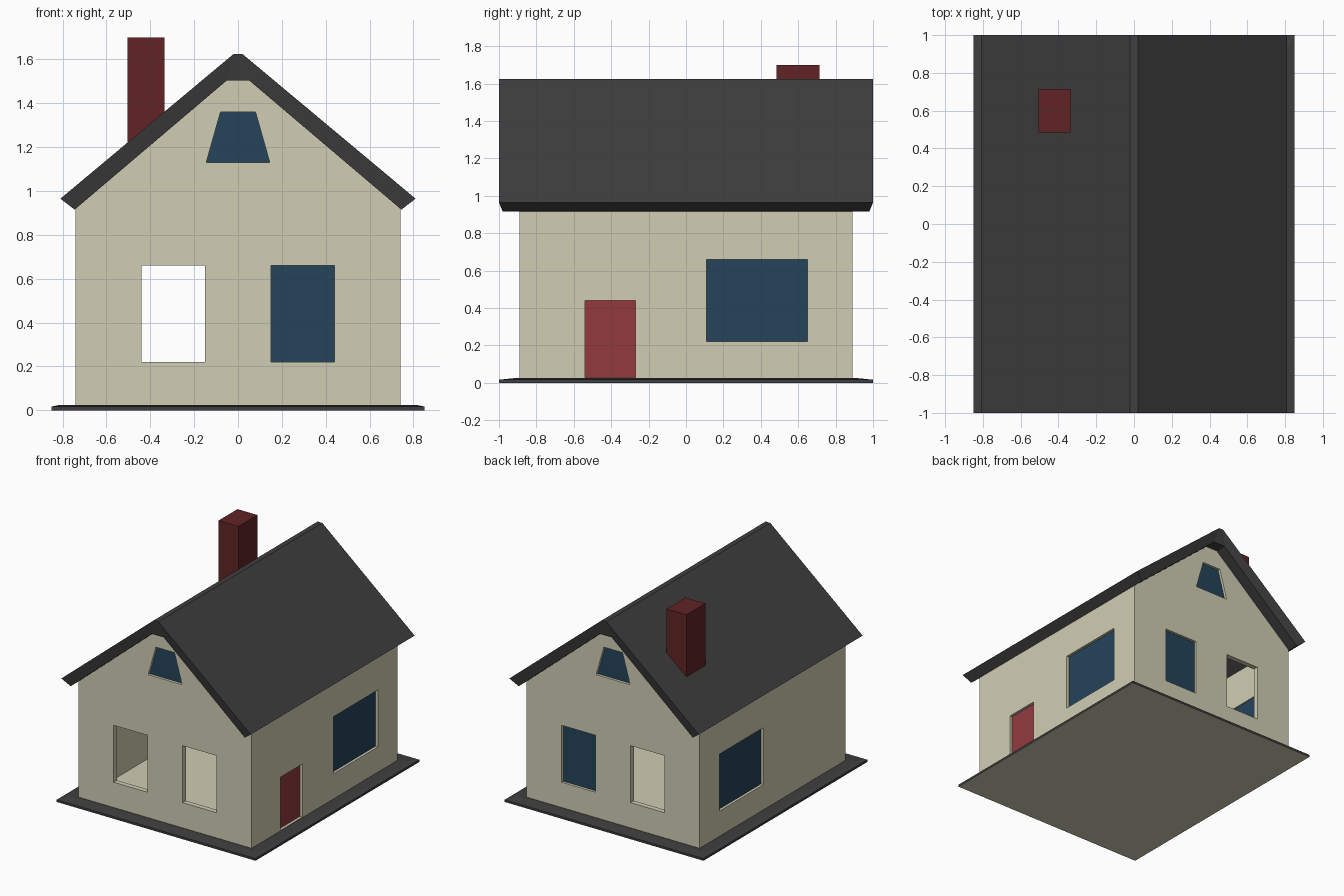
import bpy
import bmesh

cube = bpy.data.objects.get("Cube")
if cube:
    bpy.data.objects.remove(cube, do_unlink=True)


def material(name, color):
    mat = bpy.data.materials.new(name)
    mat.use_nodes = True
    rgba = (*color, 1)
    mat.diffuse_color = rgba
    bsdf = next(n for n in mat.node_tree.nodes if n.type == 'BSDF_PRINCIPLED')
    bsdf.inputs["Base Color"].default_value = rgba
    return mat


CREAM = material("cream plaster", (0.63, 0.61, 0.45))
DARK = material("dark slate", (0.05, 0.05, 0.05))
BLUE = material("blue glass", (0.018, 0.056, 0.102))
RED = material("red door paint", (0.29, 0.042, 0.048))
BRICK = material("dark red brick", (0.119, 0.017, 0.018))


def loft(name, rings, mat):
    """Closed solid skinned through equal-length rings of points."""
    bm = bmesh.new()
    loops = [[bm.verts.new(p) for p in ring] for ring in rings]
    for a, b in zip(loops, loops[1:]):
        for i in range(len(a)):
            j = (i + 1) % len(a)
            bm.faces.new((a[i], a[j], b[j], b[i]))
    bm.faces.new(loops[0])
    bm.faces.new(loops[-1])
    bmesh.ops.recalc_face_normals(bm, faces=bm.faces)
    mesh = bpy.data.meshes.new(name)
    bm.to_mesh(mesh)
    bm.free()
    mesh.materials.append(mat)
    obj = bpy.data.objects.new(name, mesh)
    bpy.context.collection.objects.link(obj)
    return obj


def prism(name, outline, axis, start, end, mat):
    """Extrude an outline (u, z) along x or y."""
    def place(u, z, d):
        return (d, u, z) if axis == 'x' else (u, d, z)
    return loft(name, [[place(u, z, d) for u, z in outline] for d in (start, end)], mat)


def rect(u0, u1, z0, z1):
    return [(u0, z0), (u1, z0), (u1, z1), (u0, z1)]


def mirrored(half):
    """Complete a symmetric outline from its right half, bottom to top."""
    return half + [(-u, z) for u, z in reversed(half)]


def level(x, y, z):
    return [(-x, -y, z), (x, -y, z), (x, y, z), (-x, y, z)]


# Opening outlines
window_left = rect(0.15, 0.44, 0.22, 0.66)
window_right = rect(-0.44, -0.15, 0.22, 0.66)
window_gable = mirrored([(0.145, 1.13), (0.08, 1.36)])
window_side = rect(0.11, 0.65, 0.22, 0.66)
doorway = rect(-0.54, -0.27, 0.03, 0.44)

# Hollow walls with a floor, open to the roof
WX, WY, T = 0.74, 0.89, 0.04
walls = prism("walls", mirrored([(WX, 0.012), (WX, 0.93), (0.05, 1.515)]),
              'y', -WY, WY, CREAM)
cutters = [
    prism("cavity_cutter", rect(T - WX, WX - T, 0.03, 2), 'y', T - WY, WY - T, CREAM),
    prism("left_window_cutter", window_left, 'y', -1, 1, CREAM),
    prism("right_window_cutter", window_right, 'y', -1, 1, CREAM),
    prism("gable_window_cutter", window_gable, 'y', -1, 1, CREAM),
    prism("side_window_cutter", window_side, 'x', -1, 1, CREAM),
    prism("door_cutter", doorway, 'x', 0.6, 1, CREAM),
]
bpy.context.view_layer.objects.active = walls
for cutter in cutters:
    cutter.hide_render = True
    mod = walls.modifiers.new(cutter.name, 'BOOLEAN')
    mod.operation = 'DIFFERENCE'
    mod.solver = 'EXACT'
    mod.object = cutter
    bpy.ops.object.modifier_apply(modifier=mod.name)
for cutter in cutters:
    bpy.data.objects.remove(cutter, do_unlink=True)

# Recessed glass panes and door
IN, OUT = 0.035, 0.02
for side, label in ((-1, "front"), (1, "back")):
    prism(label + "_gable_pane", window_gable, 'y', side * (WY - IN), side * (WY - OUT), BLUE)
for side, label in ((-1, "right"), (1, "left")):
    prism(label + "_side_pane", window_side, 'x', side * (WX - IN), side * (WX - OUT), BLUE)
prism("back_left_pane", window_left, 'y', WY - IN, WY - OUT, BLUE)
prism("door", doorway, 'x', WX - IN, WX - OUT, RED)

# Roof: outer and inner edge at each station from eave to eave
stations = [(0.81, 0.965, 0.745, 0.915), (0.02, 1.625, 0.05, 1.505)]
stations += [(-a, b, -c, d) for a, b, c, d in reversed(stations)]
loft("roof", [[(xo, -1, zo), (xo, 1, zo), (xi, 0.98, zi), (xi, -0.98, zi)]
              for xo, zo, xi, zi in stations], DARK)

# Chimney
prism("chimney", rect(-0.505, -0.335, 1.2, 1.7), 'y', 0.485, 0.715, BRICK)

# Base slab, dark with a cream underside
slab = loft("base_slab", [level(0.85, 1, 0), level(0.85, 1, 0.017),
                          level(0.81, 0.92, 0.025)], DARK)
slab.data.materials.append(CREAM)
for face in slab.data.polygons:
    if face.normal.z < -0.5:
        face.material_index = 1
